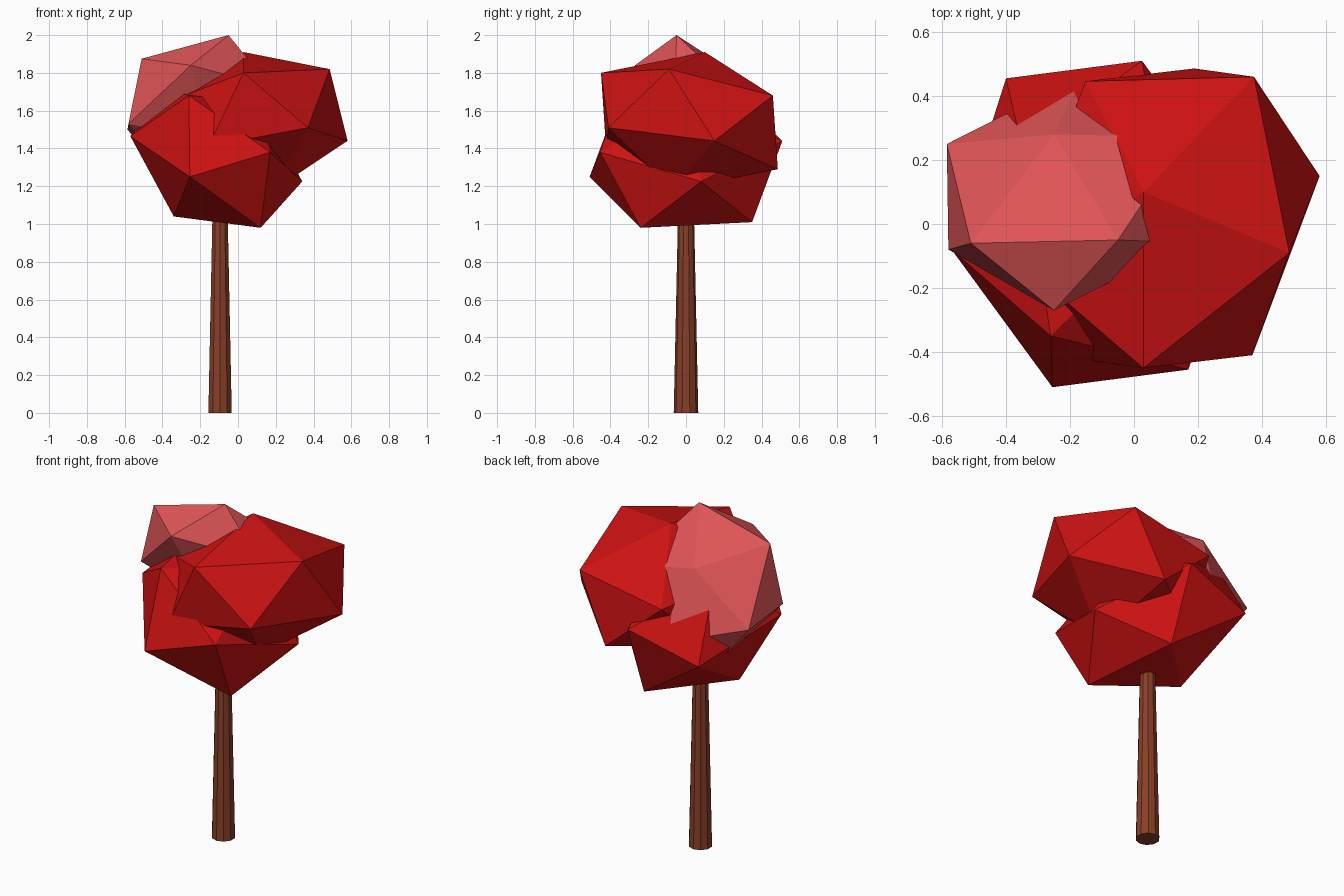
import bpy, bmesh
from mathutils import Vector

if "Cube" in bpy.data.objects:
    bpy.data.objects.remove(bpy.data.objects["Cube"])


def material(name, rgb):
    m = bpy.data.materials.new(name)
    m.diffuse_color = (*rgb, 1)
    m.use_nodes = True
    m.node_tree.nodes["Principled BSDF"].inputs["Base Color"].default_value = m.diffuse_color
    return m


red = material("leaf red", (0.61, 0.006, 0.006))
pink = material("leaf pink", (0.74, 0.09, 0.095))
brown = material("bark brown", (0.25, 0.05, 0.02))


def add_object(name, bm, mat):
    bmesh.ops.recalc_face_normals(bm, faces=bm.faces)
    mesh = bpy.data.meshes.new(name)
    bm.to_mesh(mesh)
    bm.free()
    mesh.materials.append(mat)
    obj = bpy.data.objects.new(name, mesh)
    bpy.context.collection.objects.link(obj)
    return obj


def leaf_clump(name, centre, axes, mat):
    """Stretched, tilted icosahedron: six corner arms mirrored through the centre."""
    bm = bmesh.new()
    c = Vector(centre)
    for a in axes:
        bm.verts.new(c + Vector(a))
        bm.verts.new(c - Vector(a))
    bmesh.ops.convex_hull(bm, input=bm.verts)
    add_object(name, bm, mat)


# Trunk: tapered ten-sided post reaching into the leaves
bm = bmesh.new()
bmesh.ops.create_cone(bm, cap_ends=True, segments=10,
                      radius1=0.065, radius2=0.037, depth=1.3)
trunk = add_object("trunk", bm, brown)
trunk.location = (-0.095, 0, 0.65)

# Large upper leaves on the right
leaf_clump("upper_leaves", (0.109, 0.018, 1.545),
           [(-.08, -.468, .255), (.376, -.108, .275), (.266, .442, .135),
            (.471, .132, -.105), (.261, -.428, -.035), (-.079, .082, .365)], red)

# Lower leaves around the trunk top
leaf_clump("lower_leaves", (-0.115, 0, 1.345),
           [(-.14, -.51, -.095), (.235, -.24, -.365), (.285, -.455, .035),
            (-.145, -.35, .335), (-.455, -.08, .12), (-.225, -.015, -.305)], red)

# Light leaves on the upper left
leaf_clump("light_leaves", (-0.208, 0.096, 1.615),
           [(.158, -.146, .385), (-.302, -.156, .26), (-.042, -.366, .225),
            (-.377, .154, -.115), (-.372, -.176, -.085), (-.042, .184, .17)], pink)
